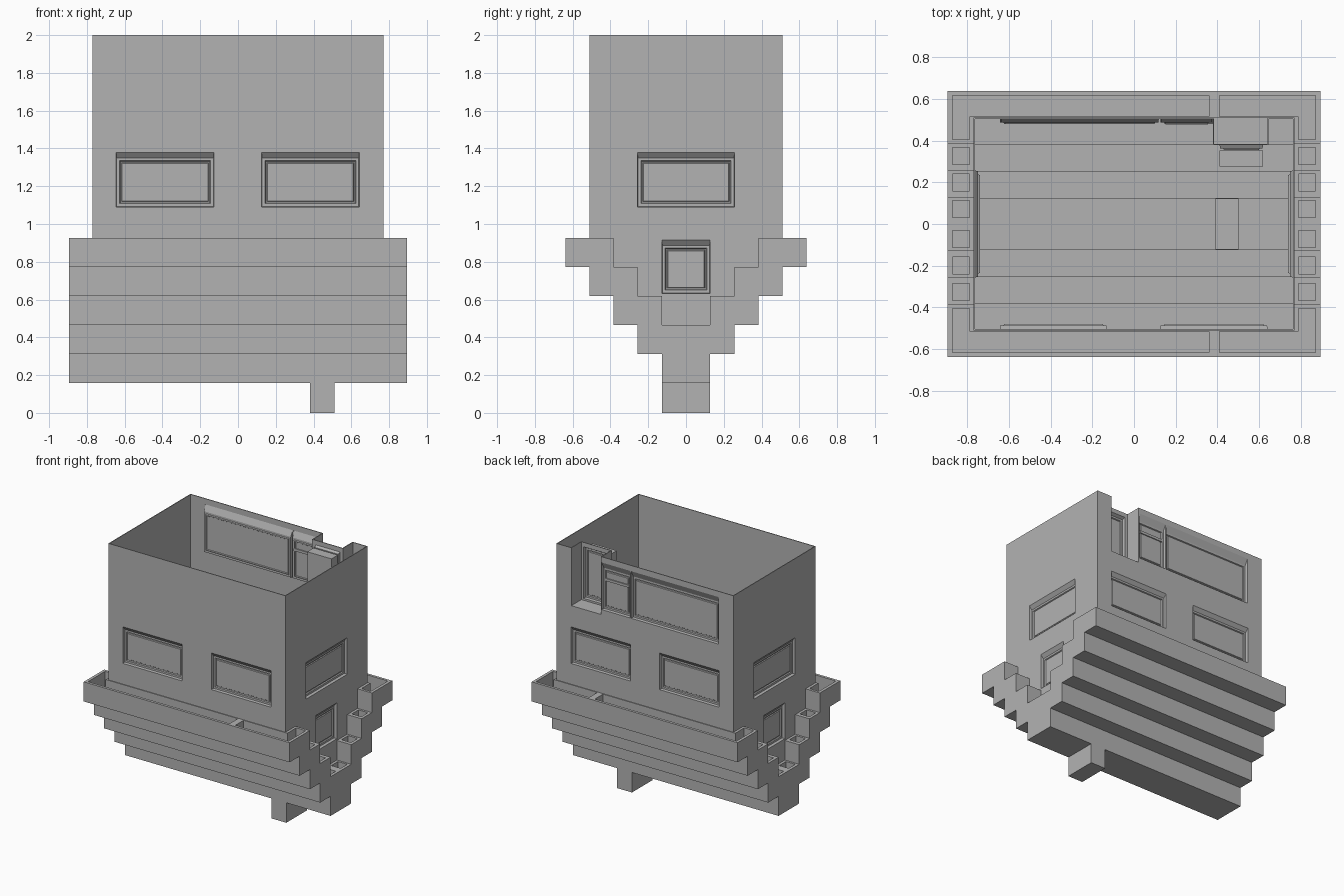
import bpy
import bmesh
from mathutils import Vector

old = bpy.data.objects.get("Cube")
if old:
    bpy.data.objects.remove(old, do_unlink=True)

GREY = bpy.data.materials.new("plain grey")
GREY.use_nodes = True
GREY.diffuse_color = (0.45, 0.45, 0.45, 1)
GREY.node_tree.nodes["Principled BSDF"].inputs["Base Color"].default_value = (0.45, 0.45, 0.45, 1)

T = 0.006                                   # shell thickness
CX, CY = 0.77, 0.51                         # cabin half sizes
HX = 0.895                                  # hull half length
STEP, BASE, TOP = 0.154, 0.157, 0.927       # stair rise, keel and rim heights
HALF = [0.128, 0.257, 0.385, 0.512, 0.638]  # hull half widths per stair


def make(name, bm):
    mesh = bpy.data.meshes.new(name)
    bm.to_mesh(mesh)
    bm.free()
    obj = bpy.data.objects.new(name, mesh)
    bpy.context.collection.objects.link(obj)
    mesh.materials.append(GREY)
    return obj


def box(name, x0, x1, y0, y1, z0, z1):
    bm = bmesh.new()
    bmesh.ops.create_cube(bm, size=1)
    for v in bm.verts:
        v.co = ((x0 + x1) / 2 + v.co.x * (x1 - x0),
                (y0 + y1) / 2 + v.co.y * (y1 - y0),
                (z0 + z1) / 2 + v.co.z * (z1 - z0))
    return make(name, bm)


def stairs(name, x0, x1, widths, z0, top, inset=0.0):
    """Prism along x with a stepped, upward widening section."""
    side = []
    for i, w in enumerate(widths):
        z = z0 + i * STEP
        side += [(w - inset, z), (w - inset, top if i == len(widths) - 1 else z + STEP)]
    outline = side + [(-y, z) for y, z in reversed(side)]
    bm = bmesh.new()
    face = bm.faces.new([bm.verts.new((x0, y, z)) for y, z in outline])
    ext = bmesh.ops.extrude_face_region(bm, geom=[face])
    moved = [g for g in ext["geom"] if isinstance(g, bmesh.types.BMVert)]
    bmesh.ops.translate(bm, verts=moved, vec=(x1 - x0, 0, 0))
    bmesh.ops.recalc_face_normals(bm, faces=bm.faces)
    return make(name, bm)


def cut(obj, cutters):
    for c in cutters:
        mod = obj.modifiers.new("cut", "BOOLEAN")
        mod.operation, mod.solver, mod.object = "DIFFERENCE", "EXACT", c
    graph = bpy.context.evaluated_depsgraph_get()
    mesh = bpy.data.meshes.new_from_object(obj.evaluated_get(graph))
    obj.modifiers.clear()
    obj.data = mesh
    mesh.materials.clear()
    mesh.materials.append(GREY)
    for p in mesh.polygons:
        p.material_index = 0
    for c in cutters:
        bpy.data.objects.remove(c, do_unlink=True)


def window(name, n, dist, u0, u1, z0, z1, lintel=0.025):
    """Recessed framed pane in a wall with normal n; returns the hole cutter."""
    n = Vector((n[0], n[1], 0))
    along = Vector((abs(n.y), abs(n.x), 0))
    flip = n.y > 0 or n.x < 0
    # (inset, depth, top drop)
    loops = [(0, 0, 0), (0.003, 0.022, lintel), (0.018, 0.022, lintel),
             (0.022, 0.03, lintel), (0.028, 0.03, lintel), (0.032, 0.024, lintel)]
    bm = bmesh.new()
    rings = []
    for inset, depth, drop in loops:
        a, b = (u1 - inset, u0 + inset) if flip else (u0 + inset, u1 - inset)
        lo, hi = z0 + inset, z1 - inset - drop
        rings.append([bm.verts.new(n * (dist - depth) + along * u + Vector((0, 0, z)))
                      for u, z in ((a, lo), (b, lo), (b, hi), (a, hi))])
    for r, s in zip(rings, rings[1:]):
        for i in range(4):
            j = (i + 1) % 4
            bm.faces.new((r[i], r[j], s[j], s[i]))
    bm.faces.new(rings[-1])
    make(name, bm)
    p, q = n * (dist - 0.03) + along * u0, n * (dist + 0.03) + along * u1
    return box("hole", min(p.x, q.x), max(p.x, q.x), min(p.y, q.y), max(p.y, q.y), z0, z1)


# Stepped hull: hollow shell with stair notches at both ends
hull = stairs("hull", -HX, HX, HALF, BASE, TOP)
cutters = [stairs("cavity", -CX + T, CX - T, HALF[:4], BASE + T, 1.1, T)]
for s in (-1, 1):
    x0, x1 = sorted((s * CX, s * 1.1))
    cutters.append(stairs("notch", x0, x1, HALF[:3], BASE + 2 * STEP, 1.1))
    ex0, ex1 = sorted((s * 0.79, s * 0.872))
    cutters.append(window("end_lower_window", (s, 0), CX, -0.128, 0.128, 0.632, 0.915))
    for t in (-1, 1):
        # planter hollows in each end stair
        for i in range(3):
            y0, y1 = sorted((t * (0.03 + 0.128 * i), t * (0.112 + 0.128 * i)))
            z = BASE + STEP * (i + 2)
            cutters.append(box("hollow", ex0, ex1, y0, y1, z - 0.1, z + 0.05))
        y0, y1 = sorted((t * 0.405, t * 0.6))
        cutters.append(box("hollow", ex0, ex1, y0, y1, 0.8, 1.1))
for t in (-1, 1):
    # long side planters, parted by a crossbar
    y0, y1 = sorted((t * (CY + T), t * 0.617))
    for x0, x1 in ((-0.872, 0.36), (0.41, 0.872)):
        cutters.append(box("trough", x0, x1, y0, y1, 0.8, 1.1))
cutters.append(box("well", 0.39, 0.502, -0.12, 0.12, 0.1, 0.2))
cut(hull, cutters)

# Keel post below the hull
post = box("keel_post", 0.38, 0.51, -0.128, 0.128, 0, BASE)
cut(post, [box("well", 0.39, 0.502, -0.12, 0.12, 0.01, 0.3)])

# Open-topped cabin
cabin = box("cabin_walls", -CX, CX, -CY, CY, TOP, 2)
cutters = [box("inside", -CX + T, CX - T, -CY + T, CY - T, 0.8, 2.2),
           box("balcony_gap", 0.384, 0.64, 0.4, 0.6, 1.545, 2.2)]
for s in (-1, 1):
    cutters.append(window("end_window", (s, 0), CX, -0.257, 0.257, 1.09, 1.378))
    for u0, u1 in ((-0.645, -0.128), (0.125, 0.642)):
        cutters.append(window("long_side_window", (0, s), CY, u0, u1, 1.09, 1.378))
cutters.append(window("rear_small_upper_window", (0, 1), CY, 0.13, 0.376, 1.585, 1.955, 0.045))
cutters.append(window("rear_wide_upper_window", (0, 1), CY, -0.64, 0.12, 1.585, 1.955, 0.045))
cut(cabin, cutters)
box("window_crossbar", 0.15, 0.355, 0.478, 0.494, 1.81, 1.83)

# Rear balcony recess with its door
box("balcony_floor", 0.384, 0.64, 0.385, CY, 1.539, 1.545)
for x in (0.378, 0.64):
    box("balcony_side", x, x + T, 0.379, CY - T, 1.539, 2)
back = box("balcony_back", 0.384, 0.64, 0.379, 0.385, 1.545, 2)
cut(back, [window("balcony_door", (0, 1), 0.385, 0.41, 0.62, 1.56, 1.965, 0.01)])
box("door_lobby", 0.41, 0.62, 0.275, 0.353, 1.56, 1.95)
